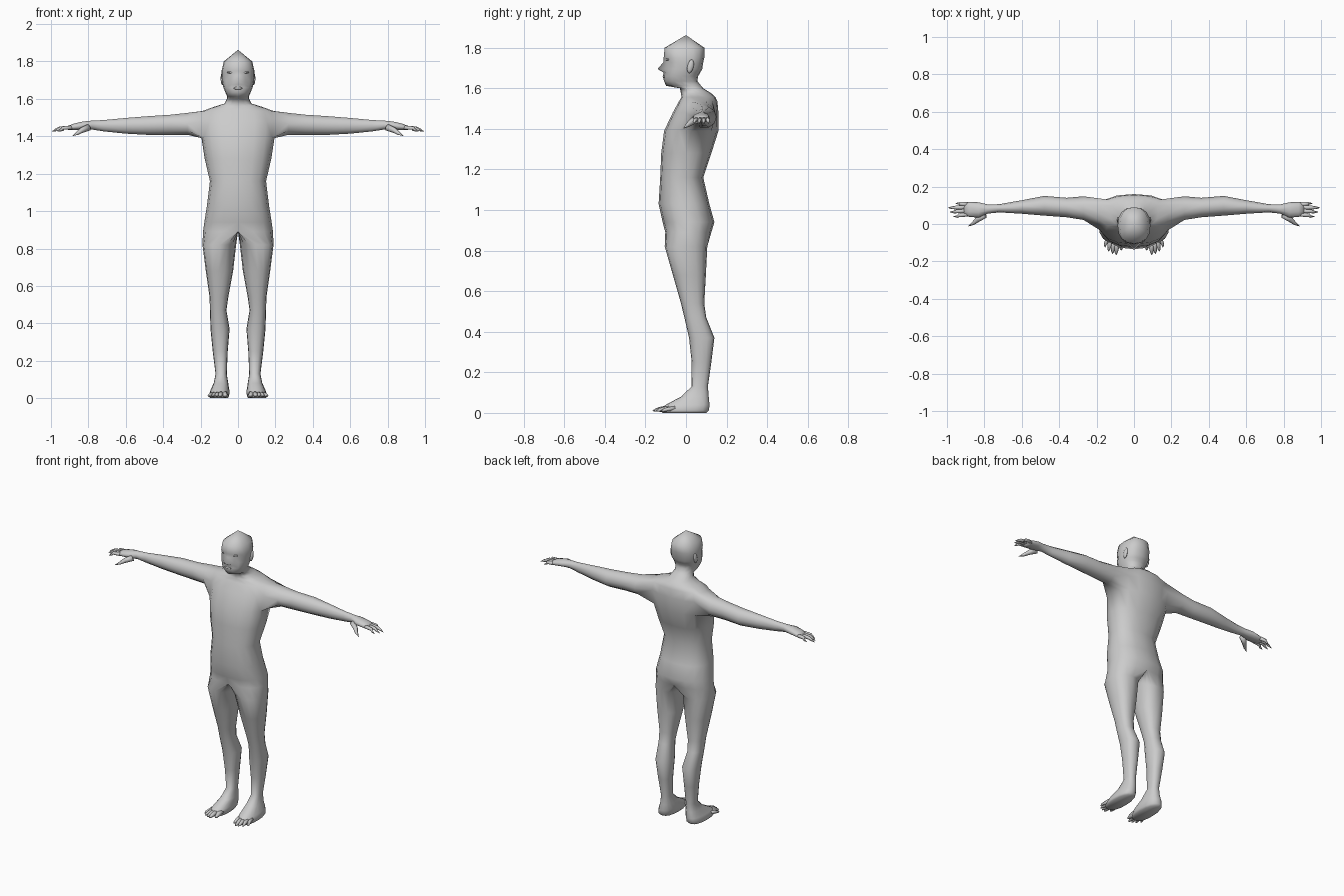
import bpy, bmesh
from math import sin, cos, pi, radians
from mathutils import Vector

if "Cube" in bpy.data.objects:
    bpy.data.objects.remove(bpy.data.objects["Cube"])

skin = bpy.data.materials.new("plain grey")
skin.diffuse_color = (0.6, 0.6, 0.6, 1)
skin.use_nodes = True
skin.node_tree.nodes["Principled BSDF"].inputs["Base Color"].default_value = skin.diffuse_color


def finish(bm, name, mirror=False):
    bmesh.ops.recalc_face_normals(bm, faces=bm.faces[:])
    for f in bm.faces:
        f.smooth = True
    me = bpy.data.meshes.new(name)
    bm.to_mesh(me)
    bm.free()
    me.materials.append(skin)
    ob = bpy.data.objects.new(name, me)
    bpy.context.collection.objects.link(ob)
    if mirror:
        ob.modifiers.new("mirror", 'MIRROR')
    return ob


def power(v, p):
    return abs(v) ** p * (1 if v >= 0 else -1)


def half_ring(bm, z, xc, xin, xout, yf, yb, nose=0, p=0.85):
    """Horizontal section of the +x half; on the torso the inner side lies on x = 0."""
    ring = []
    for k in range(16):
        s, c = power(sin(pi * k / 8), p), power(cos(pi * k / 8), p)
        x = xc + s * (xout - xc if s > 0 else xc - xin)
        y = (yf + yb) / 2 - c * (yb - yf) / 2 - (nose if k == 0 else 0)
        ring.append(bm.verts.new((0 if abs(x) < 1e-5 else x, y, z)))
    return ring


def bridge(bm, a, b, skip=()):
    n = len(a)
    for i in range(n):
        j = (i + 1) % n
        quad = (a[i], a[j], b[j], b[i])
        if i not in skip and any(v.co.x > 1e-4 for v in quad):
            bm.faces.new(quad)


# head, neck and torso: z, half width, front y, back y, nose bump
TORSO = [
    (1.862, 0, 0, 0, 0), (1.80, .076, -.105, .09, 0), (1.75, .088, -.106, .09, .004),
    (1.728, .088, -.098, .085, .014), (1.695, .086, -.104, .08, .036),
    (1.677, .082, -.104, .07, .006), (1.66, .078, -.106, .06, .008),
    (1.635, .068, -.104, .056, .004), (1.612, .058, -.09, .075, .008),
    (1.60, .06, -.03, .085, 0), (1.575, .072, -.025, .125, 0),
    (1.557, .13, -.022, .145, 0), (1.535, .19, -.035, .155, 0),
    (1.48, .205, -.065, .16, 0), (1.39, .195, -.108, .16, 0),
    (1.28, .178, -.122, .125, 0), (1.16, .15, -.127, .085, 0),
    (1.03, .166, -.135, .115, 0), (.94, .18, -.115, .14, 0), (.89, .187, -.102, .125, 0)]
# legs and feet: z, centre x, inner x, outer x, front y, back y
LEGS = [
    (.82, .095, .01, .19, -.105, .105), (.68, .105, .026, .172, -.065, .098),
    (.54, .105, .052, .152, -.025, .09), (.47, .105, .062, .15, -.008, .1),
    (.37, .1, .045, .147, .015, .14), (.25, .092, .055, .135, .028, .125),
    (.13, .09, .06, .12, .028, .108), (.08, .093, .052, .13, -.025, .112),
    (.04, .1, .046, .148, -.1, .116), (.012, .104, .047, .156, -.128, .113),
    (0, .104, .055, .15, -.115, .1)]
# arms: x, front y, back y, bottom z, top z
ARM = [
    (.27, .022, .148, 1.405, 1.528), (.36, .036, .14, 1.405, 1.518),
    (.48, .045, .15, 1.405, 1.51), (.6, .055, .127, 1.412, 1.5),
    (.72, .062, .106, 1.425, 1.488), (.78, .056, .104, 1.435, 1.485),
    (.83, .034, .116, 1.435, 1.48), (.88, .038, .118, 1.432, 1.468),
    (.91, .046, .112, 1.433, 1.456)]

bm = bmesh.new()
rings = [half_ring(bm, z, 0, 0, w, yf, yb, n) for z, w, yf, yb, n in TORSO]
rings += [half_ring(bm, *r) for r in LEGS]
for i in range(len(rings) - 1):
    bridge(bm, rings[i], rings[i + 1], (3, 4, 5) if i in (12, 13) else ())
bm.faces.new(rings[-1])

# arm grows out of the opening left in the shoulder
A, B, C = rings[12:15]
loop = A[3:7] + [B[6]] + C[6:2:-1] + [B[3]]
for x, yf, yb, z0, z1 in ARM:
    new = []
    for i in range(10):
        a = radians(36 * (i + 1))
        new.append(bm.verts.new((x, (yf + yb) / 2 - cos(a) * (yb - yf) / 2,
                                 (z0 + z1) / 2 + sin(a) * (z1 - z0) / 2)))
    bridge(bm, loop, new)
    loop = new
bm.faces.new(loop)

bmesh.ops.delete(bm, geom=[v for v in bm.verts if not v.link_faces], context='VERTS')
bmesh.ops.remove_doubles(bm, verts=bm.verts[:], dist=1e-4)
bmesh.ops.mirror(bm, geom=bm.verts[:] + bm.edges[:] + bm.faces[:], axis='X', merge_dist=1e-4)
finish(bm, "body")


def digit(name, path, radii):
    """Tapered six-sided finger or toe with a pointed nail."""
    bm = bmesh.new()
    pts = [Vector(p) for p in path]
    side = (pts[-1] - pts[0]).cross(Vector((0, 0, 1))).normalized()
    up = side.cross(pts[-1] - pts[0]).normalized()
    prev = None
    for p, r in zip(pts, radii):
        ring = [bm.verts.new(p + r * (side * cos(pi * k / 3) + up * sin(pi * k / 3)))
                for k in range(6)]
        if prev:
            bridge(bm, prev, ring)
        else:
            bm.faces.new(ring)
        prev = ring
    bm.faces.new(prev)
    finish(bm, name, True)


# fingers: root y, tip x, tip y
for n, (y, tx, ty) in enumerate([(.052, .965, .04), (.071, .985, .064),
                                 (.089, .995, .087), (.105, .955, .11)]):
    digit(f"finger_{n + 1}", [(.89, y, 1.447), ((.89 + tx) / 2 + .01, (y + ty) / 2, 1.444),
                              (tx - .02, ty, 1.435), (tx, ty, 1.425)], (.012, .010, .007, .001))
digit("thumb", [(.80, .05, 1.448), (.835, .025, 1.432), (.86, .003, 1.415), (.885, -.012, 1.402)],
      (.02, .015, .009, .001))

# toes: root x, tip x, tip y, radius
for n, (x, tx, ty, r) in enumerate([(.072, .068, -.142, .015), (.092, .095, -.165, .013),
                                    (.109, .114, -.16, .012), (.124, .135, -.148, .012),
                                    (.135, .155, -.125, .011)]):
    digit(f"toe_{n + 1}", [(x, ty + .08, .024), ((x + tx) / 2, ty + .035, .018),
                           (tx, ty + .013, .013), (tx, ty, .01)], (r * 1.2, r, r * .65, .001))

# ears
bm = bmesh.new()
bmesh.ops.create_uvsphere(bm, u_segments=8, v_segments=6, radius=1)
for v in bm.verts:
    v.co = Vector((.084 + v.co.x * .009, .022 + v.co.y * .016 + v.co.z * .006, 1.708 + v.co.z * .034))
finish(bm, "ear", True)

# brow ridges and lips
for name, c, s in [("brow", (.036, -.088, 1.742), (.024, .012, .007)),
                   ("lips", (.0, -.106, 1.657), (.024, .009, .008))]:
    bm = bmesh.new()
    bmesh.ops.create_uvsphere(bm, u_segments=8, v_segments=6, radius=1)
    for v in bm.verts:
        v.co = Vector([c[i] + v.co[i] * s[i] for i in range(3)])
    finish(bm, name, name == "brow")
